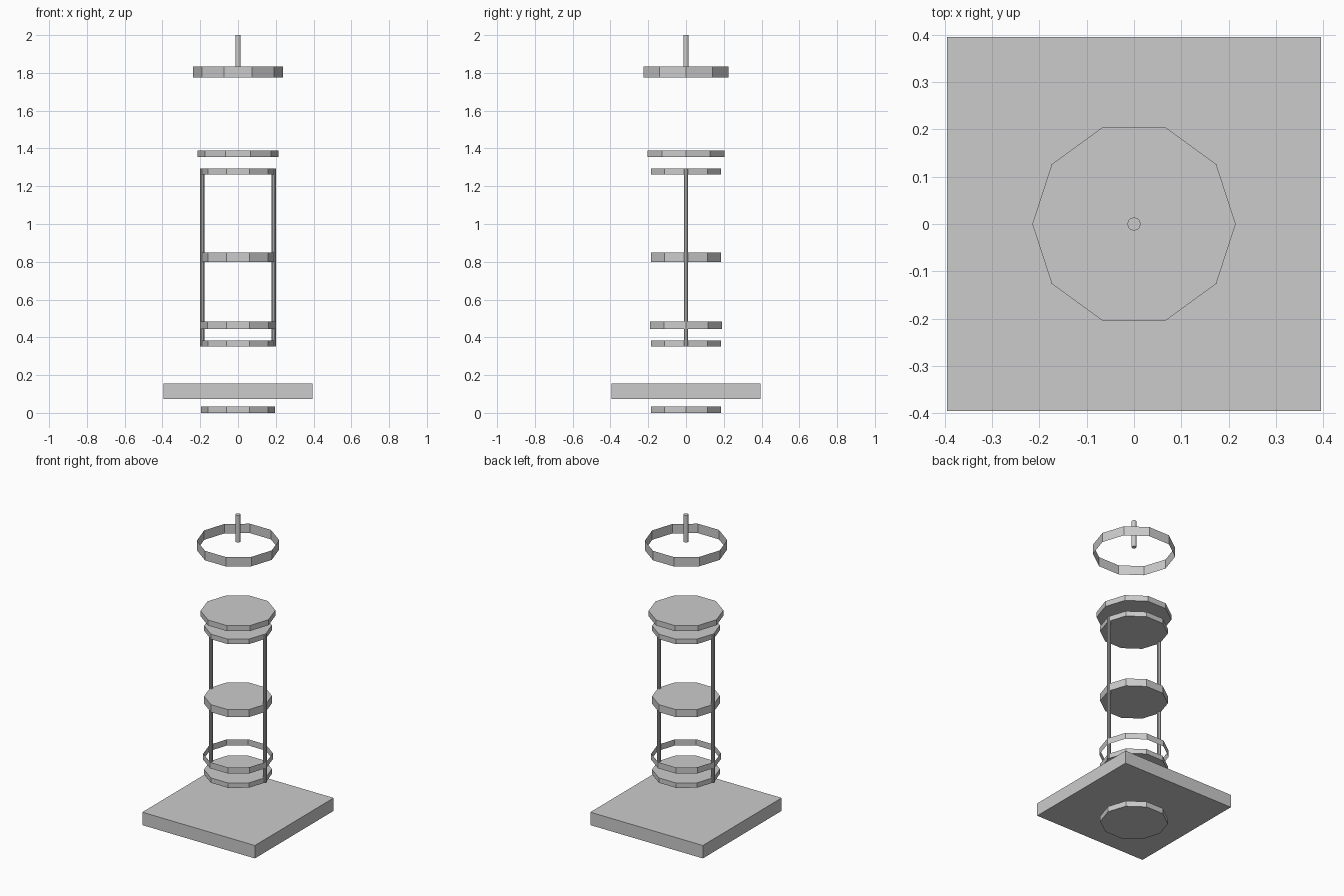
import bpy

if "Cube" in bpy.data.objects:
    bpy.data.objects.remove(bpy.data.objects["Cube"])


def cylinder(name, radius, z0, z1, x=0.0, sides=10, capped=True):
    # First vertex of the polygon is turned onto the x axis
    bpy.ops.mesh.primitive_cylinder_add(
        vertices=sides, radius=radius, depth=z1 - z0,
        end_fill_type='NGON' if capped else 'NOTHING',
        location=(x, 0, (z0 + z1) / 2), rotation=(0, 0, 1.5707963))
    ob = bpy.context.object
    ob.name = name
    return ob


# Square base slab
bpy.ops.mesh.primitive_cube_add(size=1, location=(0, 0, 0.115))
base = bpy.context.object
base.name = "base_slab"
base.scale = (0.79, 0.79, 0.082)

# Ten-sided solid discs
for name, radius, z0, z1 in [
    ("foot_disc", 0.195, 0.0, 0.035),
    ("cage_floor", 0.195, 0.352, 0.383),
    ("middle_shelf", 0.195, 0.80, 0.848),
    ("cage_ceiling", 0.195, 1.263, 1.295),
    ("cap_disc", 0.215, 1.355, 1.39),
]:
    cylinder(name, radius, z0, z1)

# Open thin bands
cylinder("lower_band", 0.20, 0.445, 0.484, capped=False)
cylinder("roof_band", 0.237, 1.775, 1.835, capped=False)

# Side posts
for side, name in ((-1, "left_post"), (1, "right_post")):
    cylinder(name, 0.0115, 0.352, 1.294, x=side * 0.189)

# Finial rod
cylinder("top_rod", 0.014, 1.828, 2.0, sides=12)
